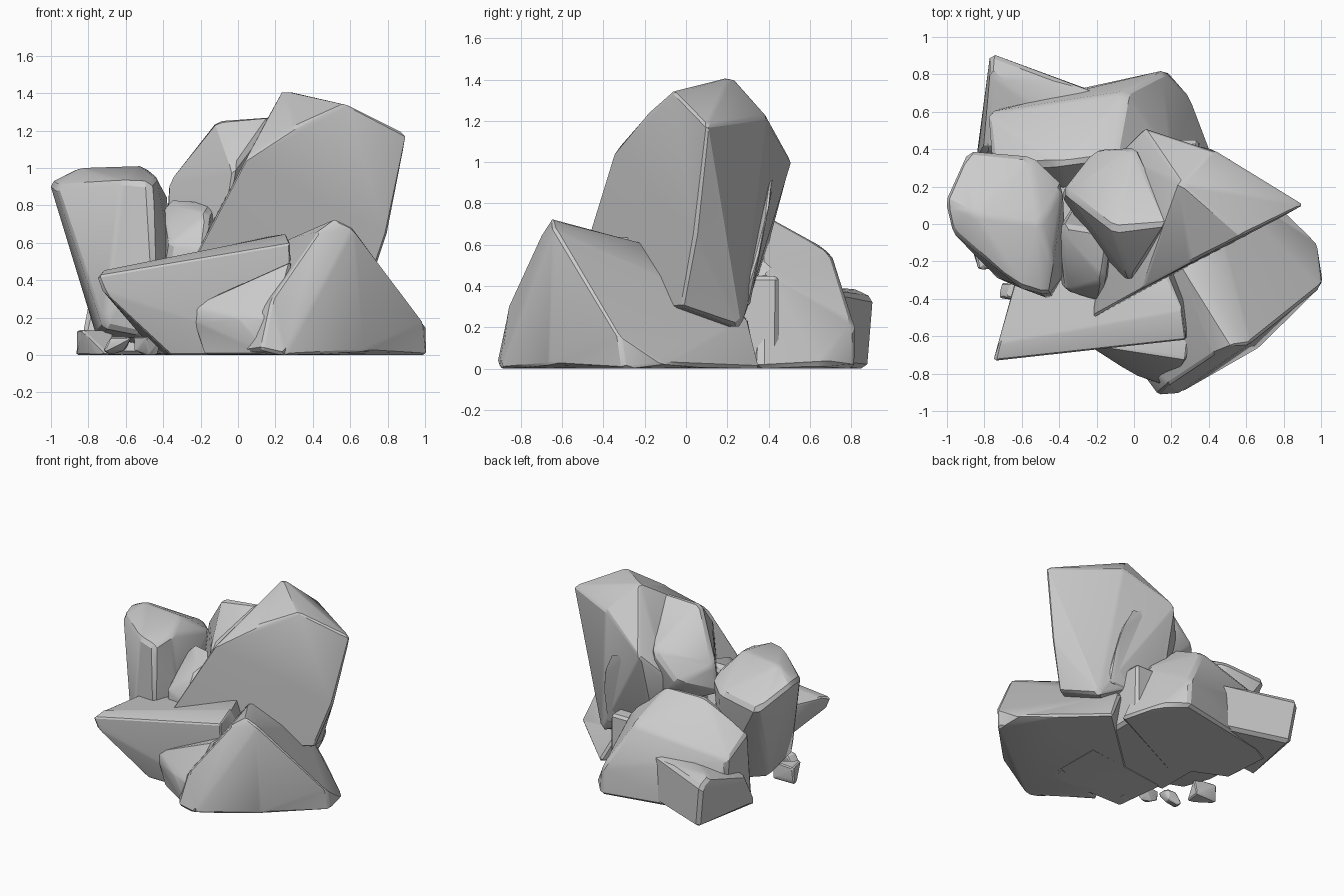
import bpy, bmesh, random
from math import radians
from mathutils import Vector

random.seed(4)


def rock(name, points, chip=0.022, rough=0.005):
    """Convex boulder from corner points, with chipped, slightly uneven edges."""
    bm = bmesh.new()
    for p in points:
        bm.verts.new(p)
    res = bmesh.ops.convex_hull(bm, input=bm.verts[:])
    junk = {g for g in res["geom_interior"] + res["geom_unused"]
            if isinstance(g, bmesh.types.BMVert)}
    bmesh.ops.delete(bm, geom=list(junk), context='VERTS')
    bmesh.ops.dissolve_limit(bm, angle_limit=radians(7), verts=bm.verts[:], edges=bm.edges[:])
    bmesh.ops.bevel(bm, geom=bm.edges[:], offset=chip, segments=1, profile=0.5,
                    affect='EDGES', clamp_overlap=True)
    bmesh.ops.triangulate(bm, faces=[f for f in bm.faces if len(f.verts) > 4])
    for v in bm.verts:
        v.co += Vector([random.uniform(-rough, rough) for _ in range(3)])
        v.co.z = max(v.co.z, 0.0)
    bmesh.ops.recalc_face_normals(bm, faces=bm.faces[:])
    me = bpy.data.meshes.new(name)
    bm.to_mesh(me)
    bm.free()
    ob = bpy.data.objects.new(name, me)
    bpy.context.collection.objects.link(ob)
    bpy.ops.object.select_all(action='DESELECT')
    ob.select_set(True)
    bpy.context.view_layer.objects.active = ob
    bpy.ops.object.shade_smooth_by_angle(angle=radians(25))
    return ob


# Tall leaning slab with the highest point
rock("main_slab", [
    (-0.22, -0.50, 0.55), (-0.04, -0.40, 0.85), (0.04, -0.35, 1.05), (0.30, -0.20, 1.22),
    (0.58, -0.06, 1.34), (0.91, 0.10, 1.18), (0.80, 0.04, 0.65), (0.68, -0.02, 0.30),
    (-0.20, -0.48, 0.25), (0.25, 0.22, 1.42), (0.43, 0.39, 1.22), (0.05, 0.51, 1.00),
    (-0.10, 0.36, 0.80), (0.55, 0.26, 0.20), (0.05, 0.36, 0.45)])

# Wedge set against the slab
rock("upper_wedge", [
    (0.19, 0.00, 1.28), (-0.11, -0.03, 1.26), (-0.38, 0.18, 0.92), (-0.02, -0.31, 1.00),
    (-0.20, 0.40, 0.82), (0.00, 0.41, 1.03), (-0.39, 0.15, 0.70), (0.10, 0.30, 0.50),
    (-0.10, -0.28, 0.50)])

# Small stone under the wedge
rock("inner_stone", [
    (-0.40, 0.00, 0.83), (-0.12, -0.05, 0.81), (-0.16, -0.30, 0.76), (-0.36, -0.36, 0.60),
    (-0.18, -0.42, 0.55), (-0.42, -0.30, 0.30), (-0.10, -0.35, 0.30), (-0.30, 0.15, 0.40)])

# Upright boulder on the left, narrow at its foot
rock("left_boulder", [
    (-1.01, 0.12, 0.92), (-0.98, -0.04, 0.90), (-0.85, 0.05, 1.01), (-0.50, 0.00, 1.01),
    (-0.62, -0.34, 0.93), (-0.47, -0.38, 0.92), (-0.43, -0.20, 0.95), (-0.89, 0.39, 0.78),
    (-0.55, 0.36, 0.82), (-0.38, 0.20, 0.85), (-0.36, -0.25, 0.50), (-0.45, -0.40, 0.50),
    (-0.72, -0.30, 0.15), (-0.76, 0.05, 0.10), (-0.45, 0.20, 0.05), (-0.50, -0.32, 0.10)])

# Broad boulder at the back
rock("back_boulder", [
    (-0.78, 0.59, 0.44), (-0.75, 0.30, 0.55), (-0.40, 0.32, 0.74), (-0.10, 0.36, 0.76),
    (-0.04, 0.71, 0.56), (0.16, 0.82, 0.22), (0.17, 0.82, 0.00), (0.32, 0.65, 0.02),
    (0.42, 0.36, 0.00), (0.20, 0.36, 0.50), (-0.75, 0.58, 0.00), (-0.60, 0.66, 0.00),
    (-0.72, 0.20, 0.00), (-0.30, 0.00, 0.00)])

# Low block on the back left corner
rock("back_corner_block", [
    (-0.77, 0.91, 0.34), (-0.77, 0.80, 0.39), (-0.22, 0.71, 0.38), (-0.15, 0.68, 0.02),
    (-0.72, 0.88, 0.00), (-0.85, 0.32, 0.02), (-0.80, 0.40, 0.26), (-0.30, 0.40, 0.00),
    (-0.30, 0.45, 0.35)])

# Tilted flat-topped block at the front left
rock("front_left_block", [
    (-0.75, -0.73, 0.42), (-0.72, -0.64, 0.45), (-0.64, -0.30, 0.47), (0.18, -0.28, 0.64),
    (0.26, -0.46, 0.65), (0.28, -0.62, 0.60), (0.28, -0.62, 0.48), (-0.72, -0.72, 0.34),
    (-0.36, -0.60, 0.00), (0.30, -0.60, 0.00), (-0.50, -0.30, 0.08), (-0.40, -0.20, 0.00),
    (0.30, -0.10, 0.00)])

# Peaked boulder at the front right
rock("front_right_boulder", [
    (0.53, -0.65, 0.73), (0.62, -0.64, 0.68), (0.42, -0.70, 0.65), (0.25, -0.20, 0.61),
    (0.18, -0.86, 0.30), (0.13, -0.91, 0.03), (0.25, -0.90, 0.00), (0.66, -0.67, 0.02),
    (1.00, -0.33, 0.17), (1.01, -0.30, 0.00), (0.98, -0.10, 0.02), (0.79, 0.05, 0.00),
    (0.50, 0.36, 0.00), (0.38, 0.30, 0.25), (-0.10, -0.20, 0.00), (-0.10, -0.60, 0.00),
    (0.05, -0.30, 0.35)])

# Low spur on its left side
rock("front_spur", [
    (-0.25, -0.64, 0.26), (-0.23, -0.66, 0.18), (0.05, -0.70, 0.34), (0.28, -0.72, 0.50),
    (0.20, -0.87, 0.20), (0.00, -0.80, 0.20), (-0.18, -0.64, 0.00), (0.15, -0.86, 0.00),
    (0.30, -0.45, 0.00), (0.30, -0.50, 0.50)], 0.015)

# Thin upright sliver under the slab's overhang
rock("back_sliver", [
    (0.22, 0.43, 0.95), (0.36, 0.41, 0.90), (0.20, 0.36, 0.80), (0.50, 0.27, 0.32),
    (0.46, 0.31, 0.30), (0.10, 0.30, 0.30), (0.45, 0.39, 0.72)], 0.012)

# Core that closes the flat underside
rock("base_core", [(x, y, z) for x in (-0.48, 0.35) for y in (-0.25, 0.45)
                   for z in (0.01, 0.45)])

# Loose stones at the front left foot
for x, y, s in ((-0.76, -0.18, 0.11), (-0.64, -0.36, 0.08), (-0.48, -0.42, 0.08),
                (-0.34, -0.50, 0.06)):
    rock("foot_stone", [(x + random.uniform(-s, s), y + random.uniform(-s, s),
                         random.choice((0.0, 0.3, 1.2)) * s) for _ in range(14)], 0.008, 0.002)
